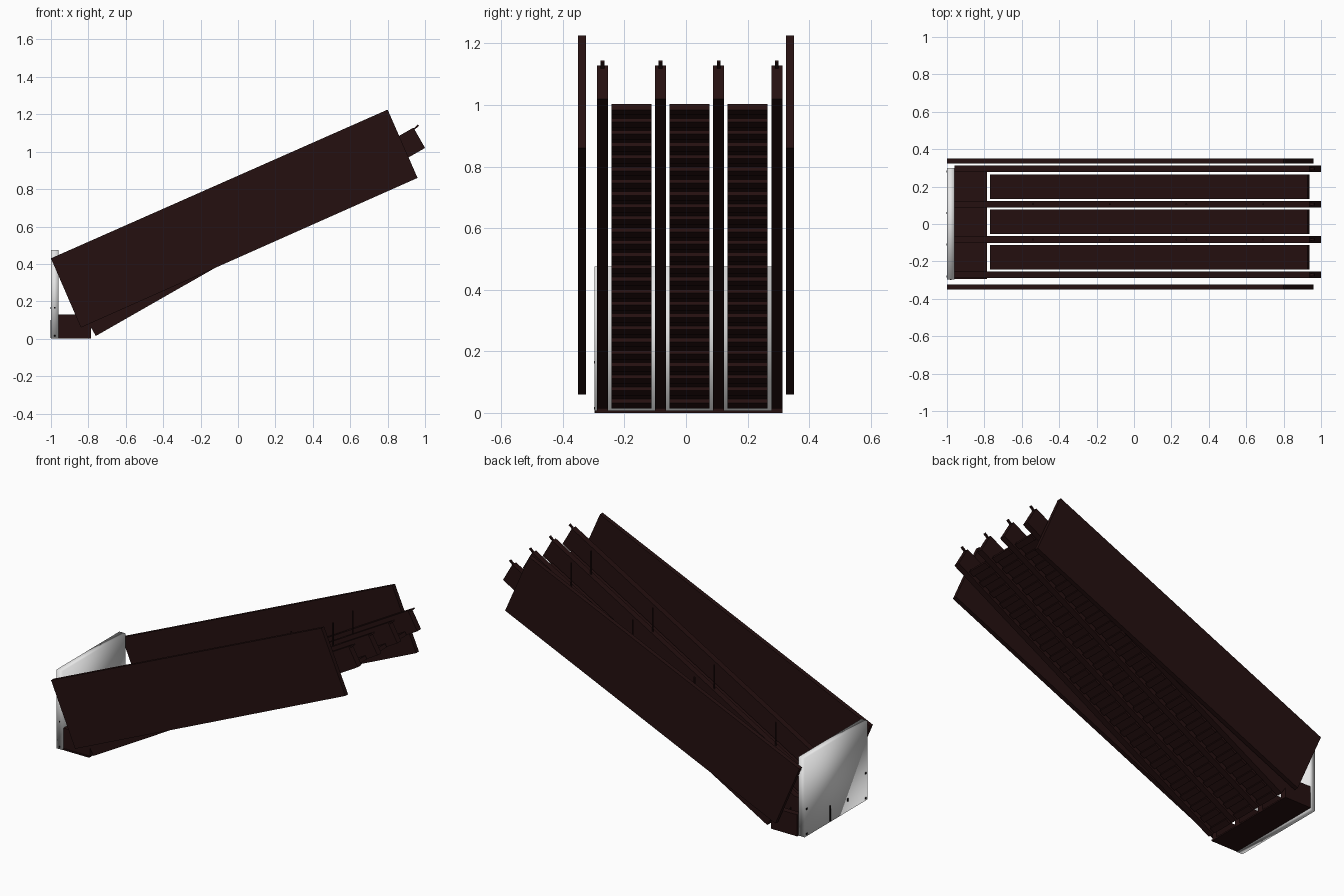
import bpy, bmesh, math
from mathutils import Vector

cube = bpy.data.objects.get("Cube")
if cube:
    bpy.data.objects.remove(cube, do_unlink=True)


def material(name, color):
    m = bpy.data.materials.new(name)
    m.use_nodes = True
    m.diffuse_color = (*color, 1)
    bsdf = next(n for n in m.node_tree.nodes if n.type == 'BSDF_PRINCIPLED')
    bsdf.inputs["Base Color"].default_value = (*color, 1)
    return m


DARK = material("dark brown", (0.018, 0.005, 0.005))
WHITE = material("white", (0.8, 0.8, 0.8))
BLACK = material("black", (0.004, 0.003, 0.003))


def add_prism(bm, profile, y0, y1):
    """Extrude a side profile of (x, z) points from y0 to y1."""
    face = bm.faces.new([bm.verts.new((x, y0, z)) for x, z in profile])
    out = bmesh.ops.extrude_face_region(bm, geom=[face])
    verts = [v for v in out["geom"] if isinstance(v, bmesh.types.BMVert)]
    bmesh.ops.translate(bm, verts=verts, vec=(0, y1 - y0, 0))


def finish(bm, name, mat):
    bmesh.ops.recalc_face_normals(bm, faces=bm.faces)
    mesh = bpy.data.meshes.new(name)
    bm.to_mesh(mesh)
    bm.free()
    mesh.materials.append(mat)
    ob = bpy.data.objects.new(name, mesh)
    bpy.context.collection.objects.link(ob)
    return ob


def prism(name, profile, y0, y1, mat=DARK):
    bm = bmesh.new()
    add_prism(bm, profile, y0, y1)
    return finish(bm, name, mat)


def rect(x0, x1, z0, z1):
    return [(x0, z0), (x1, z0), (x1, z1), (x0, z1)]


# Sloping frame shared by the rails and lanes
START = Vector((-0.76, 0.015))
SLOPE = Vector((1.76, 1.005))
LENGTH = SLOPE.length
ALONG = SLOPE.normalized()
UP = Vector((-ALONG.y, ALONG.x))


def sloped(s0, s1, h0, h1):
    return [tuple(START + ALONG * s + UP * h)
            for s, h in ((s0, h0), (s1, h0), (s1, h1), (s0, h1))]


# Side panels
panel = [(-1, 0.43), (-0.84, 0.06), (0.96, 0.86), (0.80, 1.225)]
for side, y in (("front", -0.337), ("back", 0.337)):
    prism(side + "_side_panel", panel, y - 0.013, y + 0.013)

# Guide rails, each with a foot and a small end tip
RAIL_Y = (-0.271, -0.083, 0.106, 0.295)
RAIL_H = 0.125
for i, y in enumerate(RAIL_Y):
    prism(f"rail_{i + 1}", sloped(0, LENGTH, 0, RAIL_H), y - 0.018, y + 0.018)
    prism(f"rail_foot_{i + 1}", rect(-0.96, -0.785, 0.005, 0.13), y - 0.018, y + 0.018)
    prism(f"rail_tip_{i + 1}", [(0.90, 1.09), (0.91, 1.09), (0.968, 1.138), (0.962, 1.145)],
          y - 0.006, y + 0.006)

# Upright pins on the two middle rails
for y in RAIL_Y[1:3]:
    for k in range(4):
        x = 0.69 - 0.41 * k
        rail_top = START.y + (x - START.x) * ALONG.y / ALONG.x + RAIL_H / ALONG.x
        bpy.ops.mesh.primitive_cylinder_add(
            vertices=8, radius=0.005, depth=0.18, location=(x, y, rail_top + 0.05))
        pin = bpy.context.object
        pin.name = "divider_pin"
        pin.data.materials.append(DARK)

# Lanes between the rails: a thin deck with cross slats below
PITCH = 0.08
LANE_END = 1.955
for i, y in enumerate((-0.177, 0.012, 0.200)):
    bm = bmesh.new()
    add_prism(bm, sloped(0, LANE_END, 0.014, 0.022), y - 0.065, y + 0.065)
    for k in range(int(LANE_END / PITCH) + 1):
        s = k * PITCH
        add_prism(bm, sloped(s, s + 0.035, 0, 0.0145), y - 0.065, y + 0.065)
    finish(bm, f"lane_{i + 1}", DARK)

# Floor plate joining the feet
prism("floor_plate", rect(-0.96, -0.785, 0, 0.008), -0.295, 0.313)

# White end plate, softly shaded
end_plate = prism("end_plate", rect(-1, -0.96, 0, 0.475), -0.297, 0.30, WHITE)
for p in end_plate.data.polygons:
    p.use_smooth = True

# Slots and bolts on the end plate
prism("long_slot", rect(-1.002, -0.999, 0.005, 0.10), 0.053, 0.063, BLACK)
prism("short_slot", rect(-1.002, -0.999, 0.06, 0.08), -0.115, -0.105, BLACK)
for z in (0.015, 0.165):
    for y in (-0.28, 0.28):
        prism("plate_bolt", rect(-1.002, -0.999, z - 0.005, z + 0.005), y - 0.005, y + 0.005, BLACK)
    prism("edge_bolt", rect(-0.984, -0.976, z - 0.004, z + 0.004), -0.299, -0.296, BLACK)
